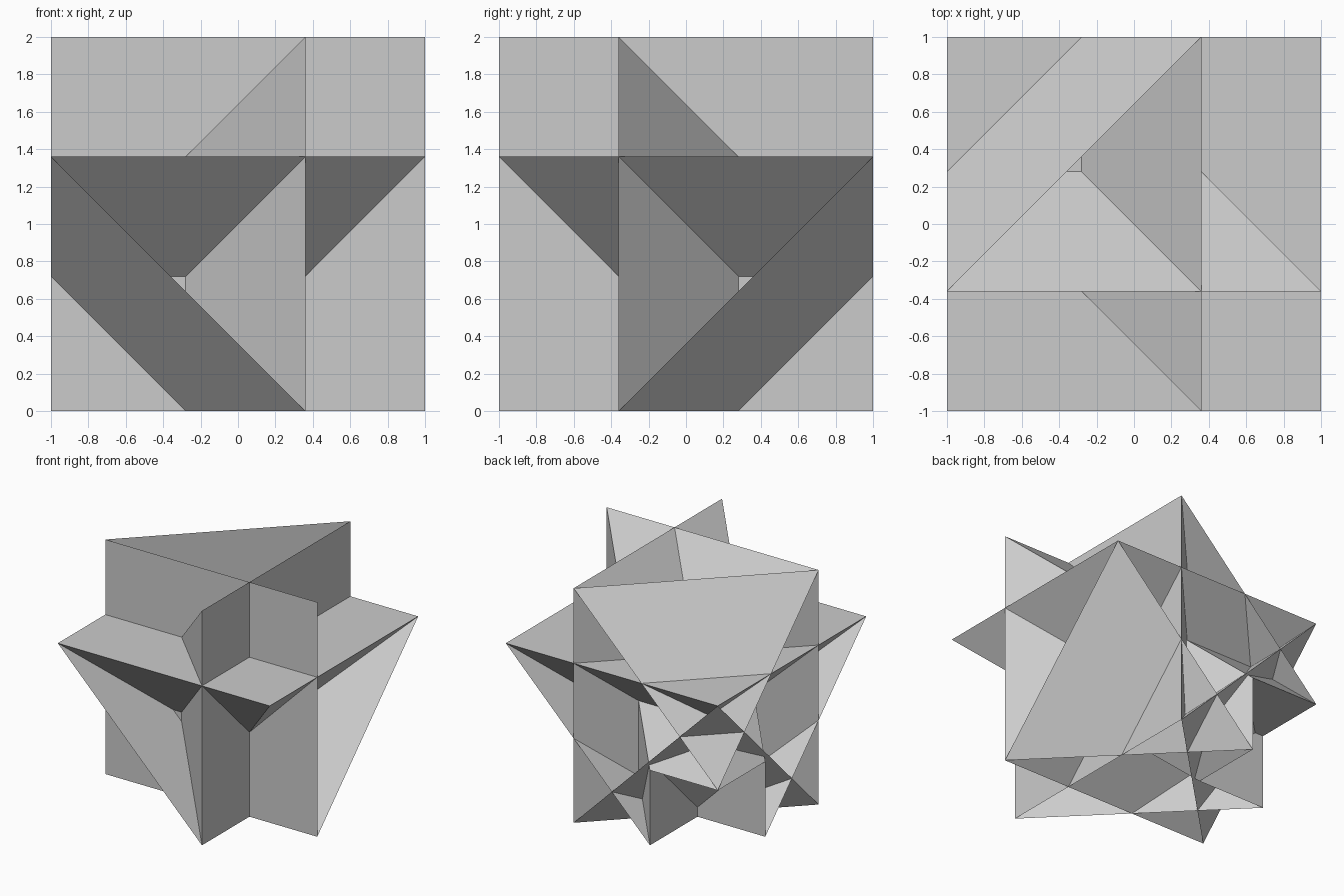
import bpy, bmesh
from mathutils import Vector

if "Cube" in bpy.data.objects:
    bpy.data.objects.remove(bpy.data.objects["Cube"])

K = 0.36  # offset of the inner planes; outer planes lie at 1


def swap(face):
    """Mirror a face across the plane holding the three-fold axis."""
    return [(u, w, v) for u, v, w in face]


# Faces that repeat three times around the (1,1,1) axis, in local u, v, w
square_plate = [(K, 1, 1), (K, -1, 1), (K, -1, -1), (K, 1, -1)]
sloped_plate = [(K, -1, 1), (-1, K, 1), (-1, K, -1), (K, -1, -1)]
trough_side = [(K, 1, 1), (K, -1, 1), (-1, -1, -K), (-1, -K, -K)]
point_triangle = [(K, -1, 1), (-1, K, 1), (-1, -1, -K)]
notch_square = [(-1, -1, -K), (-1, -K, -K), (-K, -K, -K), (-K, -1, -K)]
# Single triangle closing the axis
axis_triangle = [(K, -1, -1), (-1, K, -1), (-1, -1, K)]

bm = bmesh.new()


def add_face(points):
    # local u, v, w -> x, -y, z, standing on the ground
    bm.faces.new([bm.verts.new(Vector((u, -v, w + 1))) for u, v, w in points])


for face in (square_plate, sloped_plate, trough_side, swap(trough_side),
             point_triangle, notch_square):
    for turn in range(3):
        add_face([p[turn:] + p[:turn] for p in face])
add_face(axis_triangle)

# Weld into one closed self-crossing solid
bmesh.ops.remove_doubles(bm, verts=bm.verts, dist=1e-4)
bmesh.ops.recalc_face_normals(bm, faces=bm.faces)

mesh = bpy.data.meshes.new("star_polyhedron")
bm.to_mesh(mesh)
bm.free()
obj = bpy.data.objects.new("star_polyhedron", mesh)
bpy.context.collection.objects.link(obj)
